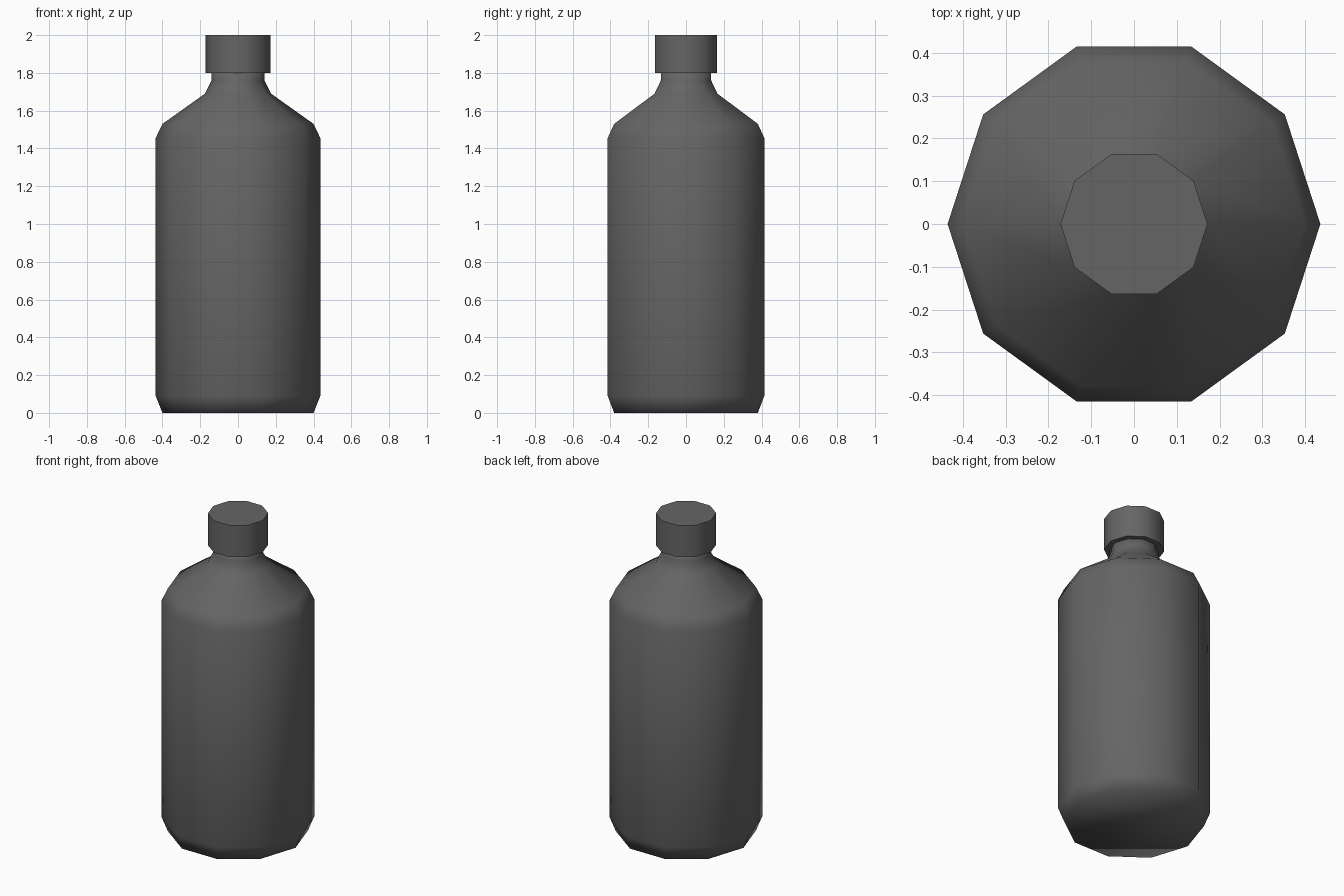
import bpy
import bmesh
from math import cos, sin, tau, radians

cube = bpy.data.objects.get("Cube")
if cube:
    bpy.data.objects.remove(cube, do_unlink=True)

SIDES = 10

grey = bpy.data.materials.new("dark grey plastic")
grey.use_nodes = True
colour = (0.13, 0.13, 0.13, 1)
grey.diffuse_color = colour
grey.node_tree.nodes["Principled BSDF"].inputs["Base Color"].default_value = colour


def lathe(name, profile, sharp_angle=None):
    """Turn a (radius, height) profile around z and close both ends."""
    bm = bmesh.new()
    rings = [[bm.verts.new((r * cos(tau * i / SIDES), r * sin(tau * i / SIDES), z))
              for i in range(SIDES)] for r, z in profile]
    for low, high in zip(rings, rings[1:]):
        for i in range(SIDES):
            j = (i + 1) % SIDES
            bm.faces.new((low[i], low[j], high[j], high[i]))
    bm.faces.new(rings[0][::-1])
    bm.faces.new(rings[-1])
    mesh = bpy.data.meshes.new(name)
    bm.to_mesh(mesh)
    bm.free()
    mesh.materials.append(grey)
    obj = bpy.data.objects.new(name, mesh)
    bpy.context.collection.objects.link(obj)
    mesh.shade_smooth()
    if sharp_angle:
        mesh.set_sharp_from_angle(angle=radians(sharp_angle))
    return obj


# Bottle body with chamfered base, sloped shoulder and neck
lathe("bottle_body", [(0.40, 0), (0.436, 0.09), (0.436, 1.455), (0.40, 1.53),
                      (0.175, 1.69), (0.14, 1.76), (0.14, 1.81)])

# Screw cap with crisp rims
lathe("cap", [(0.172, 1.80), (0.172, 2.0)], sharp_angle=50)
